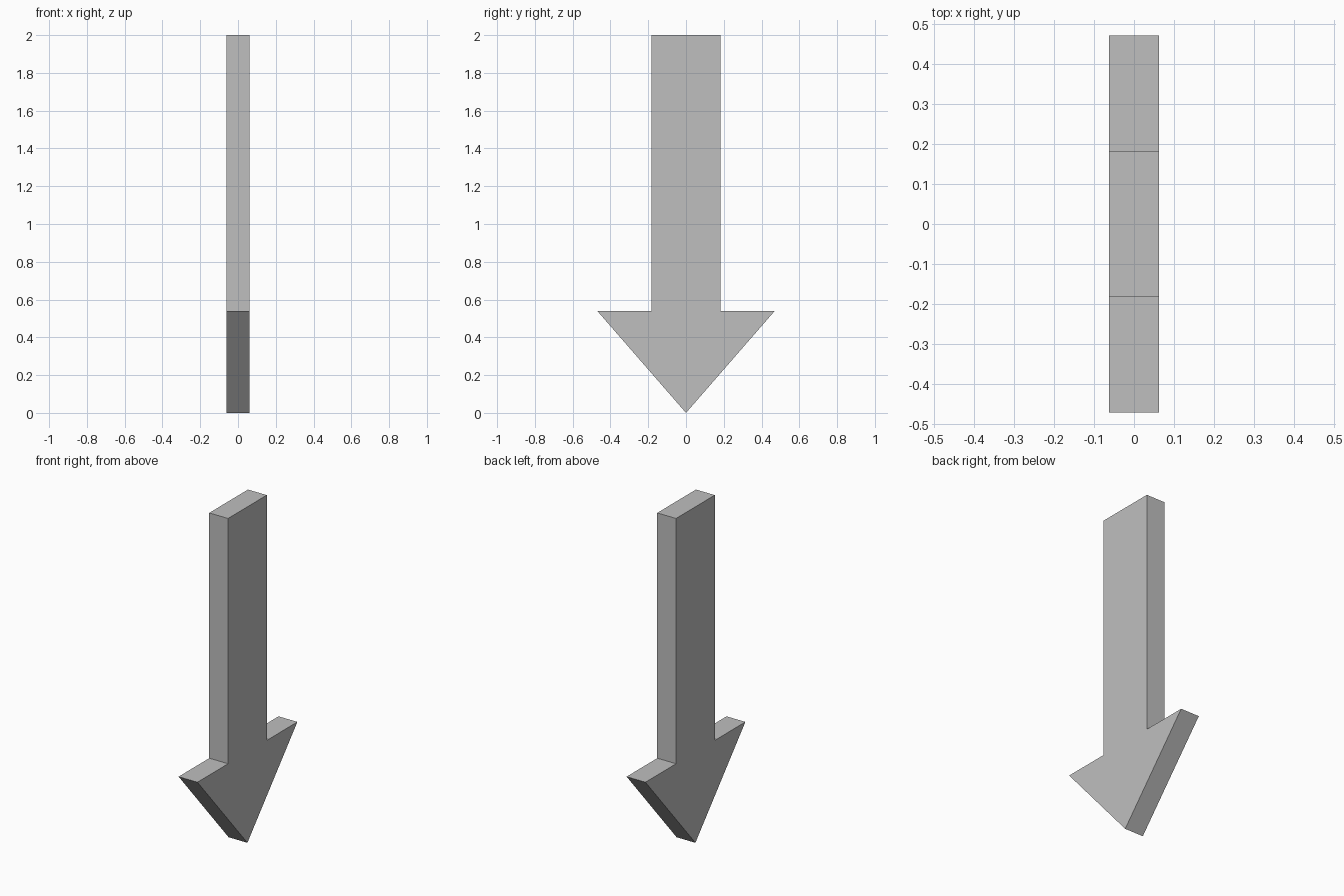
import bpy
import bmesh

cube = bpy.data.objects.get("Cube")
if cube:
    bpy.data.objects.remove(cube, do_unlink=True)

# Plain grey for the whole arrow
GREY = (0.52, 0.52, 0.52, 1.0)
grey = bpy.data.materials.new("plain_grey")
grey.use_nodes = True
grey.diffuse_color = GREY
grey.node_tree.nodes["Principled BSDF"].inputs["Base Color"].default_value = GREY

# Arrow dimensions
HALF_THICK = 0.062
SHAFT = 0.182
HEAD = 0.47
SHOULDER = 0.54
TOP = 2.0

# Half outline from the tip up, mirrored to close the profile
half = [(HEAD, SHOULDER), (SHAFT, SHOULDER), (SHAFT, TOP)]
outline = [(0, 0)] + half + [(-y, z) for y, z in reversed(half)]

# Extrude the profile across x
bm = bmesh.new()
face = bm.faces.new([bm.verts.new((-HALF_THICK, y, z)) for y, z in outline])
extruded = bmesh.ops.extrude_face_region(bm, geom=[face], use_keep_orig=True)
moved = [v for v in extruded["geom"] if isinstance(v, bmesh.types.BMVert)]
bmesh.ops.translate(bm, verts=moved, vec=(2 * HALF_THICK, 0, 0))
bmesh.ops.recalc_face_normals(bm, faces=bm.faces)

mesh = bpy.data.meshes.new("down_arrow")
bm.to_mesh(mesh)
bm.free()
mesh.materials.append(grey)
arrow = bpy.data.objects.new("down_arrow", mesh)
bpy.context.collection.objects.link(arrow)
